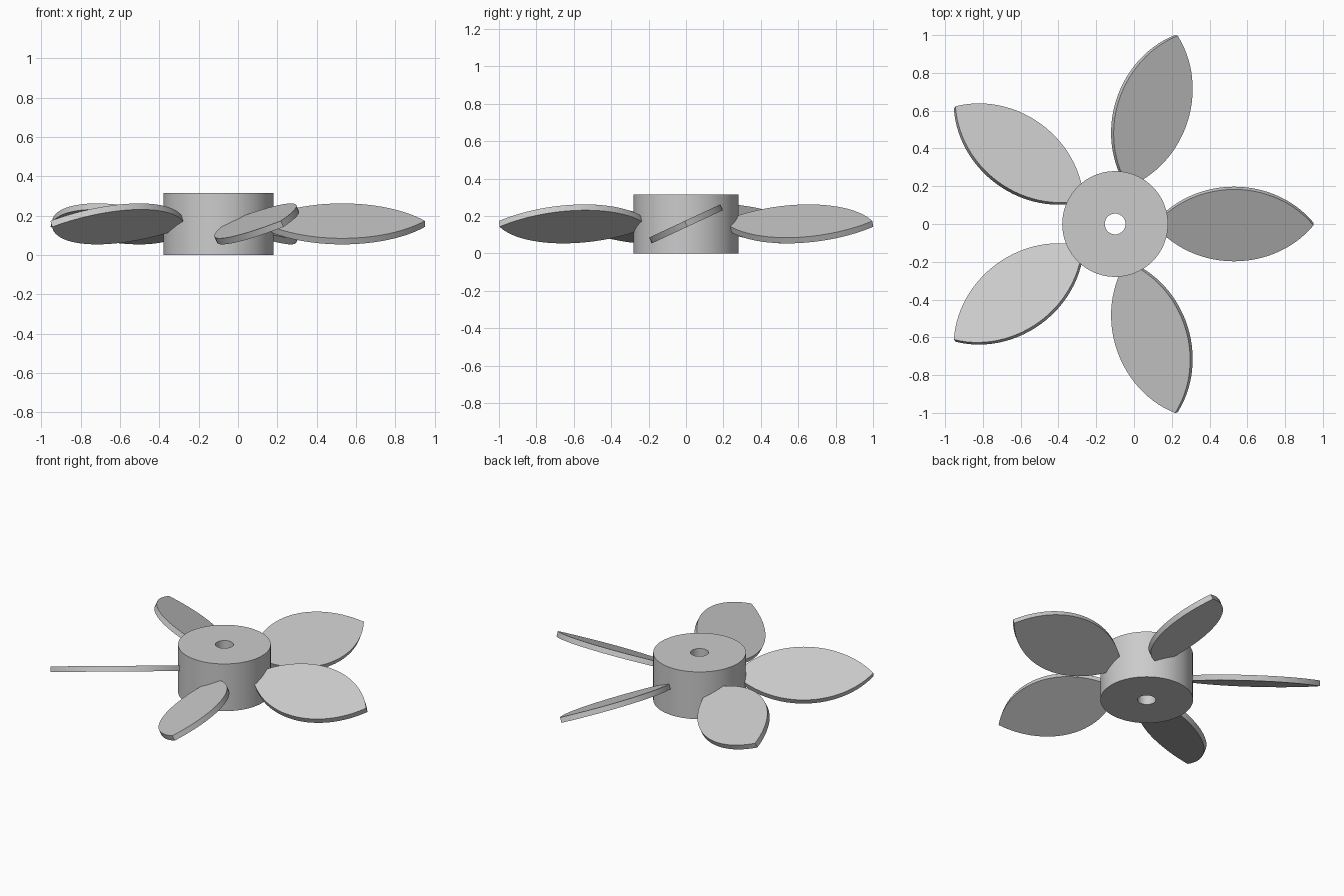
import bpy, bmesh
from math import sin, cos, pi, radians, sqrt
from mathutils import Matrix, Vector

if "Cube" in bpy.data.objects:
    bpy.data.objects.remove(bpy.data.objects["Cube"])

CX = -0.1            # hub axis position
HUB_R, HUB_H, BORE_R = 0.28, 0.315, 0.055
BLADES, PITCH, BLADE_Z = 5, radians(25), 0.158
MID, HALF_LEN, HALF_W, THICK = 0.63, 0.42, 0.21, 0.034


def finish(bm, name, matrix):
    bmesh.ops.recalc_face_normals(bm, faces=bm.faces)
    mesh = bpy.data.meshes.new(name)
    bm.to_mesh(mesh)
    bm.free()
    obj = bpy.data.objects.new(name, mesh)
    bpy.context.collection.objects.link(obj)
    obj.matrix_world = matrix
    bpy.ops.object.select_all(action='DESELECT')
    obj.select_set(True)
    bpy.context.view_layer.objects.active = obj
    bpy.ops.object.shade_smooth_by_angle(angle=radians(30))
    return obj


# Hub: rectangular section revolved around the bore
bm = bmesh.new()
section = [(BORE_R, 0), (HUB_R, 0), (HUB_R, HUB_H), (BORE_R, HUB_H)]
verts = [bm.verts.new((x, 0, z)) for x, z in section]
edges = [bm.edges.new((verts[i], verts[(i + 1) % 4])) for i in range(4)]
bmesh.ops.spin(bm, geom=verts + edges, cent=(0, 0, 0), axis=(0, 0, 1),
               angle=2 * pi, steps=72, use_merge=True)
bmesh.ops.remove_doubles(bm, verts=bm.verts, dist=1e-5)
finish(bm, "hub", Matrix.Translation((CX, 0, 0)))

# Blade outline: two mirrored circular arcs meeting at pointed ends
R = (HALF_LEN ** 2 + HALF_W ** 2) / (2 * HALF_W)
STEPS = 28
end = sqrt(R * R - (R - HALF_W) ** 2) / R
from math import asin
span = asin(end)
arc = []
for i in range(STEPS + 1):
    a = -span + 2 * span * i / STEPS
    arc.append((MID + R * sin(a), R * cos(a) - (R - HALF_W)))
outline = arc + [(x, -y) for x, y in reversed(arc[1:-1])]

# Blades: extruded outline, pitched and repeated around the hub
for k in range(BLADES):
    bm = bmesh.new()
    face = bm.faces.new([bm.verts.new((x, y, -THICK / 2)) for x, y in outline])
    ext = bmesh.ops.extrude_face_region(bm, geom=[face], use_keep_orig=True)
    top = [g for g in ext["geom"] if isinstance(g, bmesh.types.BMVert)]
    bmesh.ops.translate(bm, verts=top, vec=Vector((0, 0, THICK)))
    place = (Matrix.Translation((CX, 0, BLADE_Z))
             @ Matrix.Rotation(2 * pi * k / BLADES, 4, 'Z')
             @ Matrix.Rotation(PITCH, 4, 'X'))
    finish(bm, f"blade_{k + 1}", place)
